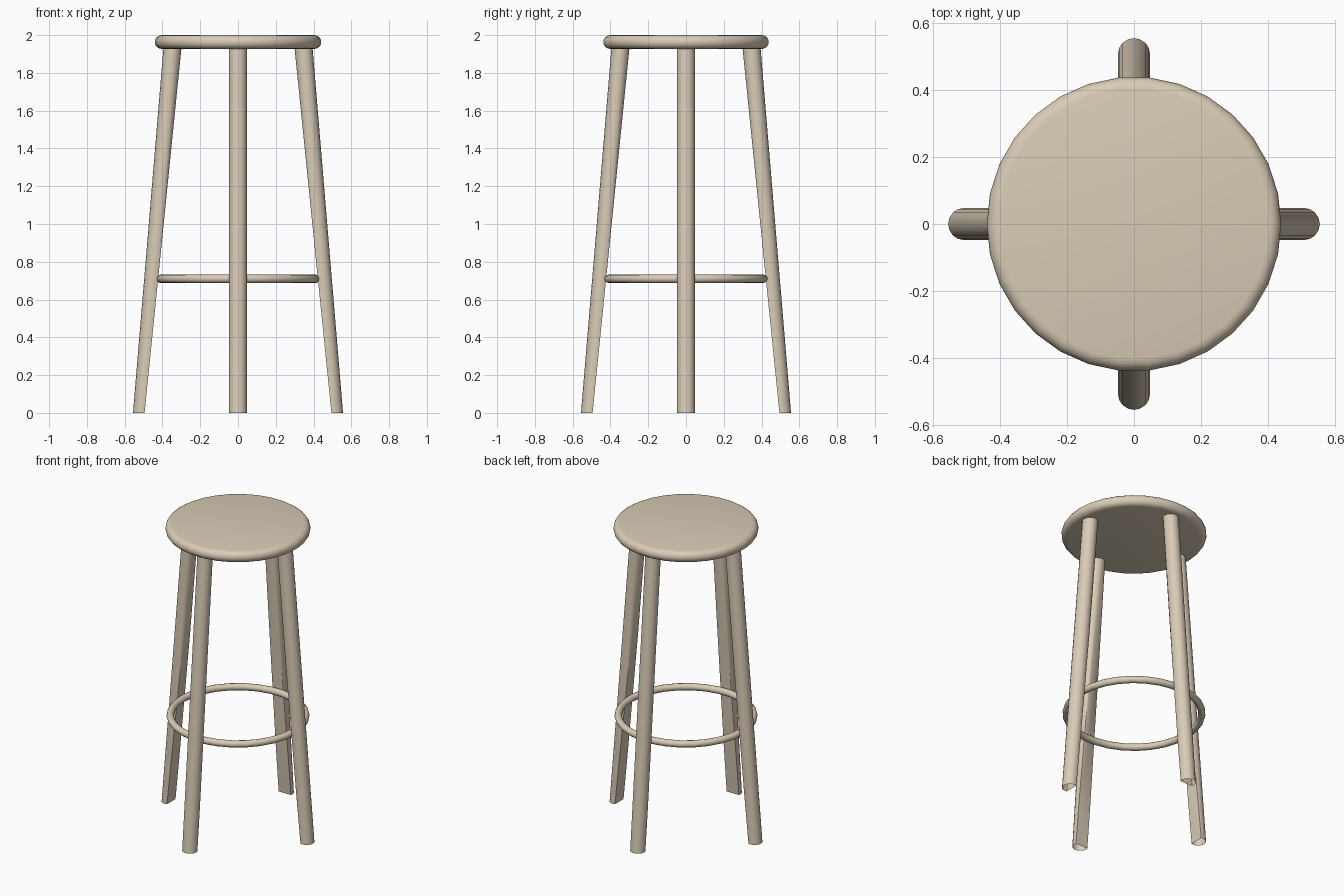
import bpy, bmesh, math
from mathutils import Vector, Matrix

if "Cube" in bpy.data.objects:
    bpy.data.objects.remove(bpy.data.objects["Cube"])

wood = bpy.data.materials.new("wood")
wood.diffuse_color = (0.70, 0.60, 0.47, 1)
wood.use_nodes = True
wood.node_tree.nodes["Principled BSDF"].inputs["Base Color"].default_value = wood.diffuse_color


def finish(name, bm):
    me = bpy.data.meshes.new(name)
    bmesh.ops.recalc_face_normals(bm, faces=bm.faces[:])
    bm.to_mesh(me)
    bm.free()
    me.materials.append(wood)
    ob = bpy.data.objects.new(name, me)
    bpy.context.collection.objects.link(ob)
    bpy.ops.object.select_all(action='DESELECT')
    ob.select_set(True)
    bpy.context.view_layer.objects.active = ob
    bpy.ops.object.shade_smooth_by_angle(angle=math.radians(40))
    return ob


def lathe(name, profile, steps, closed):
    """Spin an (r, z) profile round the z axis."""
    bm = bmesh.new()
    vs = [bm.verts.new((r, 0, z)) for r, z in profile]
    pairs = list(zip(vs, vs[1:] + vs[:1])) if closed else list(zip(vs, vs[1:]))
    edges = [bm.edges.new(p) for p in pairs]
    bmesh.ops.spin(bm, geom=vs + edges, cent=(0, 0, 0), axis=(0, 0, 1),
                   angle=math.tau, steps=steps)
    bmesh.ops.remove_doubles(bm, verts=bm.verts[:], dist=1e-5)
    return finish(name, bm)


# Seat: disc with a half-round rim
H = 0.0365
rim = [(0.404 + H * math.cos(a), 2 - H + H * math.sin(a))
       for a in (math.pi / 2 - math.pi * i / 8 for i in range(9))]
lathe("seat", [(0, 2)] + rim + [(0, 2 - 2 * H)], 30, False)

# Footrest ring
tube = [(0.412 + 0.022 * math.cos(math.tau * i / 12),
         0.71 + 0.022 * math.sin(math.tau * i / 12)) for i in range(12)]
lathe("footrest_ring", tube, 30, True)

# Legs: splayed round poles, with a flat planed on the inner side toward the foot
TOP, R = 1.93, 0.048
X_TOP, X_FOOT = 0.347, 0.508
for i, name in enumerate(("right_leg", "back_leg", "left_leg", "front_leg")):
    bm = bmesh.new()
    bmesh.ops.create_cone(bm, cap_ends=False, segments=16, radius1=R, radius2=R, depth=TOP)
    for v in bm.verts:
        v.co.x += X_TOP if v.co.z > 0 else X_FOOT
        v.co.z += TOP / 2
    # inner plane: touches the pole at the top, cuts deep at the foot
    a, b = Vector((0.299, 0, TOP)), Vector((0.494, 0, 0))
    d = b - a
    cut = bmesh.ops.bisect_plane(bm, geom=bm.verts[:] + bm.edges[:] + bm.faces[:],
                                 plane_co=a + Vector((0.0005, 0, 0)),
                                 plane_no=(-d.z, 0, d.x), clear_inner=True)
    # close the flat side, leave the foot open
    rims = [e for e in bm.edges if e.is_boundary]
    flat = {v for v in cut["geom_cut"] if isinstance(v, bmesh.types.BMVert)}
    foot = sorted((v for v in flat if v.co.z < 1e-4), key=lambda v: v.co.y)
    if len(foot) >= 2:
        bm.edges.new((foot[0], foot[-1]))
    side = [e for e in rims if e.verts[0] in flat and e.verts[1] in flat]
    tops = [v for v in flat if v.co.z > TOP - 1e-4]
    if len(tops) == 2 and not bm.edges.get(tops):
        side.append(bm.edges.new(tops))
    base = bm.edges.get((foot[0], foot[-1]))
    bmesh.ops.contextual_create(bm, geom=list({*side, base}))
    bm.transform(Matrix.Rotation(i * math.pi / 2, 4, 'Z'))
    finish(name, bm)
